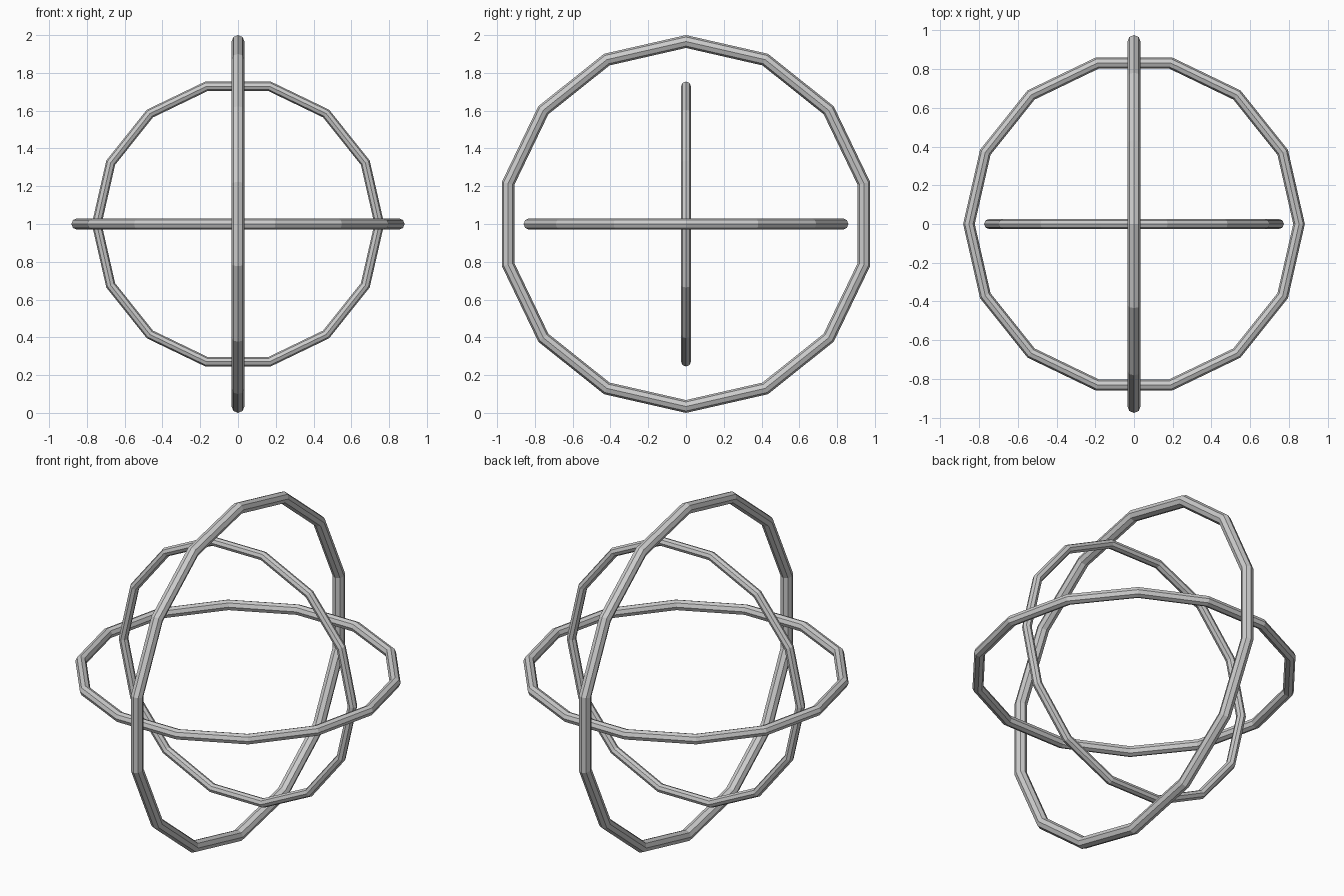
import bpy
from math import pi

if "Cube" in bpy.data.objects:
    bpy.data.objects.remove(bpy.data.objects["Cube"])


def ring(name, major, minor, rotation):
    """Low-poly ring centred one unit above the base."""
    bpy.ops.mesh.primitive_torus_add(
        major_segments=14, minor_segments=8,
        major_radius=major, minor_radius=minor,
        location=(0, 0, 1), rotation=rotation)
    obj = bpy.context.object
    obj.name = name
    bpy.ops.object.shade_flat()
    return obj


# Three nested rings, each square to the other two
ring("outer_ring", 0.966, 0.034, (0, pi / 2, 0))
ring("middle_ring", 0.852, 0.030, (0, 0, 0))
ring("inner_ring", 0.748, 0.026, (pi / 2, 0, 0))
